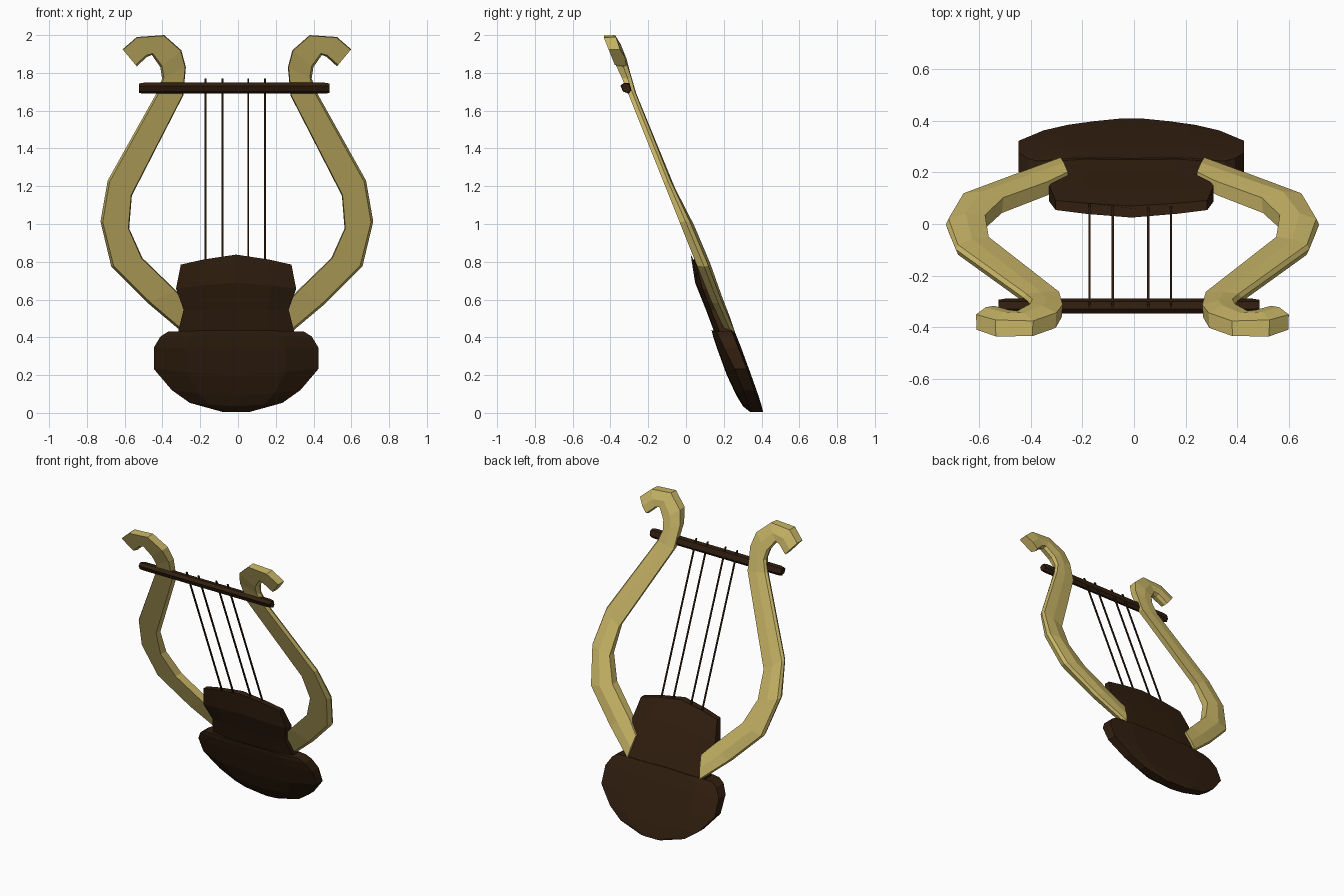
import bpy, bmesh

if "Cube" in bpy.data.objects:
    bpy.data.objects.remove(bpy.data.objects["Cube"])

CX = -0.01  # slight offset of the body centre


def material(name, rgb):
    m = bpy.data.materials.new(name)
    m.diffuse_color = (*rgb, 1)
    m.use_nodes = True
    m.node_tree.nodes["Principled BSDF"].inputs["Base Color"].default_value = m.diffuse_color
    return m


gold = material("pale_gold", (0.60, 0.48, 0.14))
brown = material("dark_wood", (0.032, 0.014, 0.005))


def lean(x, z, d):
    """Point on the leaning plane; d is the offset behind it."""
    return (x, 0.37 - 0.4 * z + d, z)


def loft(name, rings, mat):
    """Skin closed rings of equal length and cap both ends."""
    bm = bmesh.new()
    rows = [[bm.verts.new(p) for p in r] for r in rings]
    n = len(rows[0])
    for a, b in zip(rows, rows[1:]):
        for i in range(n):
            j = (i + 1) % n
            bm.faces.new((a[i], a[j], b[j], b[i]))
    bm.faces.new(rows[0])
    bm.faces.new(rows[-1])
    bmesh.ops.recalc_face_normals(bm, faces=bm.faces)
    me = bpy.data.meshes.new(name)
    bm.to_mesh(me)
    bm.free()
    me.materials.append(mat)
    ob = bpy.data.objects.new(name, me)
    bpy.context.collection.objects.link(ob)
    return ob


# Arms: inner x, z, outer x, z, front offset, back offset, ridge height
ARM = [
    (.25, .57, .28, .42, .01, .06, .005),
    (.325, .65, .47, .58, 0, .055, .012),
    (.50, .82, .665, .775, 0, .06, .015),
    (.57, .976, .722, 1.013, 0, .055, .015),
    (.556, 1.15, .684, 1.23, 0, .04, .008),
    (.284, 1.68, .421, 1.70, 0, .04, .003),
    (.27, 1.83, .396, 1.77, 0, .05, .005),
    (.294, 1.92, .405, 1.83, -.005, .055, .01),
    (.385, 2.0, .45, 1.895, -.005, .055, .01),
    (.53, 1.99, .475, 1.885, -.01, .055, .01),
    (.605, 1.925, .53, 1.835, -.01, .05, .01),
]
for side, label in ((-1, "left"), (1, "right")):
    rings = []
    for xi, zi, xo, zo, f, b, r in ARM:
        def at(t, d):
            return lean(side * (xi + (xo - xi) * t) - .006, zi + (zo - zi) * t, d)
        rings.append([at(.03, f), at(.92, f), at(1, f + (b - f) * .6),
                      at(.93, b), at(.5, b + r), at(0, b)])
    loft(label + "_arm", rings, gold)


# Body halves: z, z at centre, half width, front offset, side front, side back, back offset
def body(name, rows):
    rings = []
    for z, zc, w, f, sf, sb, b in rows:
        ring = [lean(CX - w, z, sf), lean(CX - w * .6, (z + zc) / 2, f), lean(CX, zc, f - .004),
                lean(CX + w * .6, (z + zc) / 2, f), lean(CX + w, z, sf)]
        ring += [lean(CX + w, z, sb), lean(CX + w * .6, (z + zc) / 2, b), lean(CX, zc, b),
                 lean(CX - w * .6, (z + zc) / 2, b), lean(CX - w, z, sb)]
        rings.append(ring)
    return loft(name, rings, brown)


body("lower_body", [
    (.006, .006, .075, -.026, -.02, .035, .04),
    (.053, .035, .245, -.05, -.02, .035, .045),
    (.12, .09, .34, -.062, -.02, .04, .05),
    (.233, .20, .436, -.07, -.02, .045, .055),
    (.345, .345, .436, -.065, -.03, .045, .06),
    (.405, .41, .40, -.06, -.035, .045, .06),
    (.43, .44, .36, -.055, -.035, .045, .06),
])
body("upper_body", [
    (.40, .40, .31, -.045, -.02, .045, .055),
    (.44, .44, .305, -.045, -.02, .045, .055),
    (.546, .546, .278, -.042, -.02, .045, .05),
    (.657, .69, .318, -.042, -.02, .04, .045),
    (.785, .838, .293, -.006, -.002, .035, .035),
])

# Crossbar: six-sided, slightly proud of the arms
rings = []
for x, s in ((-.515, .85), (-.49, 1), (.47, 1), (.495, .85)):
    rings.append([(x + CX, -.317 + y * s, 1.719 + z * s) for y, z in
                  ((-.03, .012), (-.012, .029), (.018, .026),
                   (.028, -.01), (.014, -.029), (-.016, -.018))])
loft("crossbar", rings, brown)

# Strings
for i, x in enumerate((-.172, -.082, .055, .143)):
    r = .0045
    loft(f"string_{i + 1}", [[lean(x + dx, z, .02 + dy) for dx, dy in
                              ((-r, -r), (r, -r), (r, r), (-r, r))]
                             for z in (.75, 1.77)], brown)
